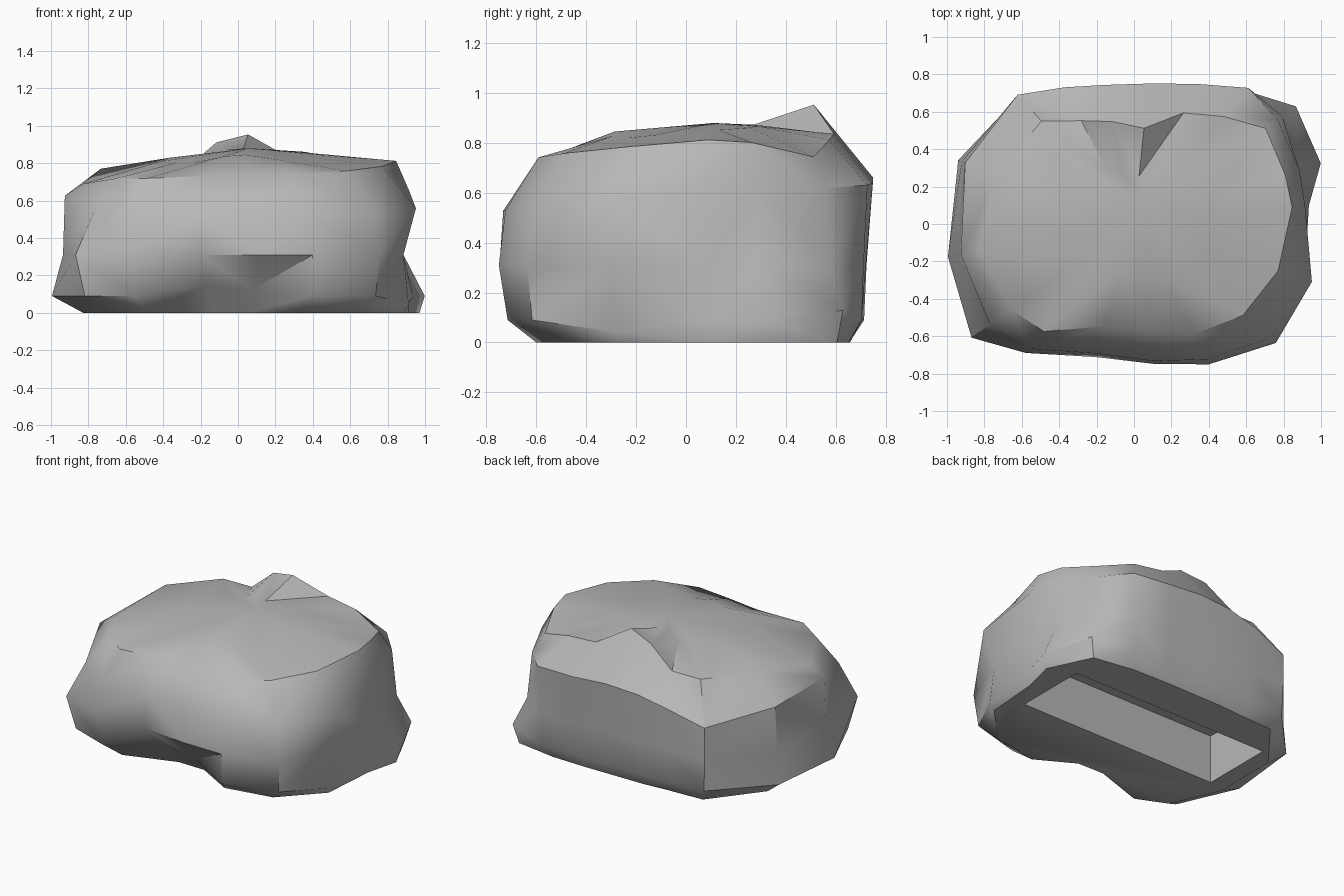
import bpy
import bmesh
from math import cos, sin, radians, hypot

default_cube = bpy.data.objects.get("Cube")
if default_cube:
    bpy.data.objects.remove(default_cube, do_unlink=True)

# One plain stone colour
stone = bpy.data.materials.new("stone_grey")
stone.use_nodes = True
stone.diffuse_color = (0.48, 0.48, 0.48, 1)
stone.node_tree.nodes["Principled BSDF"].inputs["Base Color"].default_value = stone.diffuse_color

# Directions of the corners around the rock, anticlockwise from the left side
corner_angles = [-18, 6, 18, 36, 50, 66, 84, 102, 117, 132, 160, 190, 215, 230, 254, 278, 298, 320]

# Outline radii of each level at those corners
base = [.93, .92, 1.02, 1.03, .85, .72, .66, .67, .72, .85, .88, .84, .83, .74, .47, .46, .68, .84]
foot = [.96, .94, 1.05, 1.07, .92, .77, .71, .73, .79, .92, 1.0, 1.01, 1.0, .87, .60, .58, .81, .96]
waist = [.93, .88, .93, .98, .93, .79, .72, .74, .80, .93, .98, .95, 1.06, .90, .74, .755, .85, .99]
shoulder = [1.0, .92, .93, .95, .95, .82, .755, .76, .82, .93, .96, .94, .94, .87, .72, .74, .82, .95]
crown = [.81, .85, .85, .87, .75, .65, .515, .56, .62, .74, .78, .84, .80, .75, .57, .58, .67, .76]
inner = [r * .5 for r in crown]

# Each level: outline, height, slope along x, slope along y
levels = [
    (base, 0, 0, 0),
    (foot, .09, 0, 0),
    (waist, .31, 0, 0),
    (shoulder, .58, 0, .07),
    (crown, .78, .03, .08),
    (inner, .83, .03, .08),
]

# Local lumps and dents: x, y, height change, reach, lowest and highest level affected
lumps = [
    (-.02, .53, .18, .28, .7, 1),
    (-.34, .48, -.08, .35, .7, 1),
    (.08, .12, .03, .30, .7, 1),
    (.74, .53, -.11, .35, .7, 1),
    (0, -.30, .045, .25, .7, 1),
    (-.85, -.10, -.06, .45, .7, 1),
    (.88, .15, .08, .40, .5, .7),
    (-.66, .66, -.12, .40, .5, .7),
    (.05, .75, .03, .40, .5, .7),
    (-.92, -.15, .06, .35, .5, .7),
    (-.12, -.58, .07, .40, .05, .2),
    (.92, -.28, -.05, .25, .05, .2),
    (.86, .63, .04, .20, .05, .2),
]


def lumpy_height(x, y, z):
    """Raise or lower a point by the lumps that reach it."""
    result = z
    for lx, ly, change, reach, lowest, highest in lumps:
        if lowest < z < highest:
            result += change * max(0, 1 - hypot(x - lx, y - ly) / reach)
    return result


def make_ring(bm, radii, height, slope_x, slope_y):
    ring = []
    for angle, radius in zip(corner_angles, radii):
        x = radius * cos(radians(angle))
        y = radius * sin(radians(angle))
        z = height + slope_x * x + slope_y * y
        ring.append(bm.verts.new((x, y, lumpy_height(x, y, z))))
    return ring


# Rock body: levels joined by faceted sides, closed by a flat base and a domed top
bm = bmesh.new()
rings = [make_ring(bm, *level) for level in levels]
count = len(corner_angles)
for lower, upper in zip(rings, rings[1:]):
    for i in range(count):
        j = (i + 1) % count
        # alternate the diagonals for an irregular, chipped surface
        if i % 2:
            bm.faces.new((lower[i], lower[j], upper[j]))
            bm.faces.new((lower[i], upper[j], upper[i]))
        else:
            bm.faces.new((lower[i], lower[j], upper[i]))
            bm.faces.new((lower[j], upper[j], upper[i]))
bm.faces.new(list(reversed(rings[0])))
peak = bm.verts.new((.06, .11, .88))
for i in range(count):
    bm.faces.new((rings[-1][i], rings[-1][(i + 1) % count], peak))
bmesh.ops.recalc_face_normals(bm, faces=bm.faces[:])
mesh = bpy.data.meshes.new("rock")
bm.to_mesh(mesh)
bm.free()
mesh.materials.append(stone)
rock = bpy.data.objects.new("rock", mesh)
bpy.context.collection.objects.link(rock)

# Long rectangular slot cut into the underside
bpy.ops.mesh.primitive_cube_add(size=1, location=(.04, .14, 0))
cutter = bpy.context.object
cutter.name = "slot_cutter"
cutter.scale = (1.5, .5, .66)
cutter.hide_render = True
cutter.data.materials.append(stone)

bpy.ops.object.select_all(action="DESELECT")
rock.select_set(True)
bpy.context.view_layer.objects.active = rock
slot = rock.modifiers.new("slot", "BOOLEAN")
slot.operation = "DIFFERENCE"
slot.solver = "EXACT"
slot.object = cutter
bpy.ops.object.modifier_apply(modifier=slot.name)
bpy.data.objects.remove(cutter, do_unlink=True)

# Soft facets with the hard breaks kept
bpy.ops.object.shade_smooth_by_angle(angle=radians(38))
